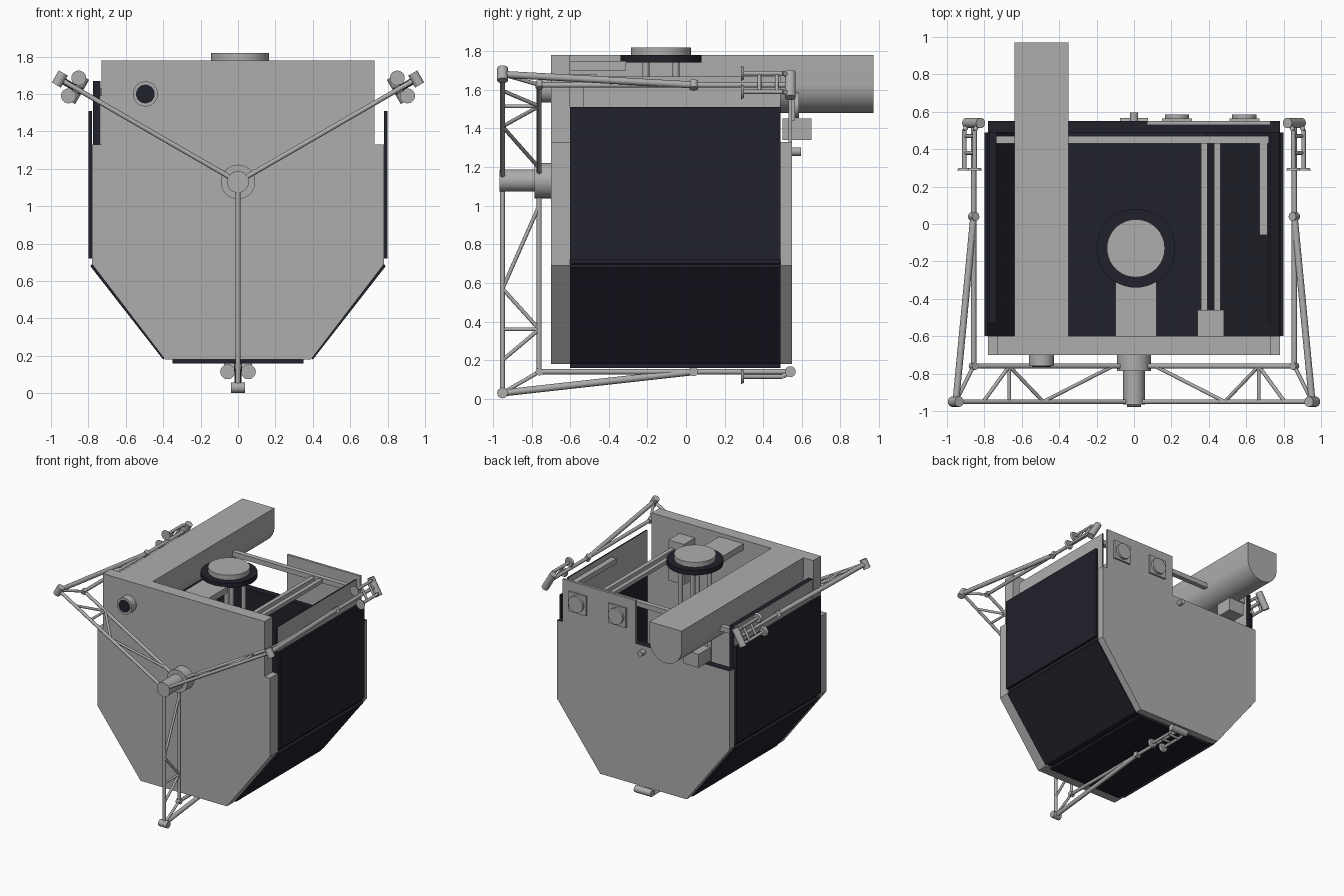
import bpy, bmesh, math
from mathutils import Vector, Matrix

cube = bpy.data.objects.get("Cube")
if cube:
    bpy.data.objects.remove(cube, do_unlink=True)


def material(name, rgb):
    m = bpy.data.materials.new(name)
    m.use_nodes = True
    m.diffuse_color = (*rgb, 1)
    m.node_tree.nodes["Principled BSDF"].inputs["Base Color"].default_value = (*rgb, 1)
    return m


GRAY = material("light gray", (0.42, 0.42, 0.42))
DARK = material("dark navy", (0.015, 0.015, 0.024))


def finish(name, bm, mat=GRAY, smooth=False, dark_rule=None):
    bmesh.ops.recalc_face_normals(bm, faces=bm.faces)
    me = bpy.data.meshes.new(name)
    me.materials.append(mat)
    if dark_rule:
        me.materials.append(DARK)
        for f in bm.faces:
            f.material_index = int(dark_rule(f.normal))
    bm.to_mesh(me)
    bm.free()
    ob = bpy.data.objects.new(name, me)
    bpy.context.collection.objects.link(ob)
    if smooth:
        bpy.ops.object.select_all(action='DESELECT')
        ob.select_set(True)
        bpy.context.view_layer.objects.active = ob
        bpy.ops.object.shade_smooth_by_angle(angle=math.radians(40))
    return ob


def box(name, x, y, z, mat=GRAY, dark_rule=None):
    bm = bmesh.new()
    bmesh.ops.create_cube(bm, size=1)
    for v in bm.verts:
        for i, (lo, hi) in enumerate((x, y, z)):
            v.co[i] = lo if v.co[i] < 0 else hi
    return finish(name, bm, mat, False, dark_rule)


def prism(name, points, y0, y1, mat=GRAY, smooth=False, dark_rule=None):
    """Extrude an x-z outline along y."""
    bm = bmesh.new()
    face = bm.faces.new([bm.verts.new((x, y0, z)) for x, z in points])
    ext = bmesh.ops.extrude_face_region(bm, geom=[face])["geom"]
    for v in ext:
        if isinstance(v, bmesh.types.BMVert):
            v.co.y = y1
    return finish(name, bm, mat, smooth, dark_rule)


def add_rod(bm, a, b, r, r2=None, sides=12):
    a, b = Vector(a), Vector(b)
    turn = (b - a).to_track_quat('Z', 'Y').to_matrix().to_4x4()
    bmesh.ops.create_cone(bm, cap_ends=True, segments=sides, radius1=r,
                          radius2=r if r2 is None else r2, depth=(b - a).length,
                          matrix=Matrix.Translation((a + b) / 2) @ turn)


def rod(name, a, b, r, mat=GRAY, sides=32):
    bm = bmesh.new()
    add_rod(bm, a, b, r, sides=sides)
    return finish(name, bm, mat, True)


def mirrored(half):
    return half + [(-x, z) for x, z in reversed(half)]


# Body end plates
lower = [(0.39, 0.18), (0.78, 0.69), (0.78, 1.33)]
prism("front_plate", mirrored(lower + [(0.73, 1.33), (0.73, 1.78)]), -0.70, -0.60)
prism("back_plate", mirrored(lower), 0.49, 0.55,
      dark_rule=lambda n: n.y < -0.5 or n.z > 0.5)

# Open-topped inner lining
bm = bmesh.new()
path = [(0.77, 1.33), (0.77, 0.70), (0.38, 0.19)]
path = mirrored(path)
rows = [[bm.verts.new((x, y, z)) for x, z in path] for y in (-0.60, 0.49)]
for i in range(len(path) - 1):
    bm.faces.new((rows[0][i], rows[0][i + 1], rows[1][i + 1], rows[1][i]))
finish("inner_lining", bm, DARK)

# Dark outer panels
for s, side in ((1, "left"), (-1, "right")):
    box(side + "_panel", sorted((s * 0.78, s * 0.80)), (-0.60, 0.49), (0.72, 1.51), DARK)
    prism(side + "_lower_panel",
          [(s * x, z) for x, z in ((0.775, 0.695), (0.79, 0.68), (0.40, 0.18), (0.385, 0.195))],
          -0.60, 0.49, DARK)
box("bottom_panel", (-0.35, 0.35), (-0.60, 0.49), (0.16, 0.18), DARK)

# Upper side walls
edge = lambda n: abs(n.x) < 0.5
box("left_upper_wall", (0.72, 0.73), (-0.53, 0.49), (1.33, 1.67), dark_rule=edge)
box("right_upper_wall", (-0.775, -0.735), (-0.53, 0.49), (1.33, 1.67), dark_rule=edge)

# Long telescope housing with a flat top and round underside
arc = [(-0.495 + 0.145 * math.cos(t), 1.625 + 0.145 * math.sin(t))
       for t in (math.pi * (1 + i / 20) for i in range(21))]
prism("telescope_housing", arc + [(-0.35, 1.78), (-0.64, 1.78)], -0.60, 0.97, smooth=True)
box("housing_bracket", (-0.57, -0.43), (0.50, 0.65), (1.34, 1.45))

# Round top hatch on posts
hub = (0.01, -0.13)
rod("hatch_ring", (*hub, 1.74), (*hub, 1.78), 0.21, DARK, 48)
rod("hatch_lid", (*hub, 1.78), (*hub, 1.82), 0.155, GRAY, 48)
bm = bmesh.new()
for k in range(4):
    t = math.pi * (k / 2 + 0.25)
    x, y = hub[0] + 0.11 * math.cos(t), hub[1] + 0.11 * math.sin(t)
    add_rod(bm, (x, y, 0.19), (x, y, 1.74), 0.018)
finish("hatch_posts", bm, GRAY, True)

# Equipment boxes and rails inside the open top
box("top_box", (-0.10, 0.12), (-0.60, -0.31), (1.70, 1.75))
box("rail_box", (0.34, 0.48), (-0.60, -0.46), (1.35, 1.68))
box("cross_rail", (-0.74, 0.72), (0.43, 0.47), (1.59, 1.63))
for i, x in enumerate((0.375, 0.445)):
    box(f"long_rail_{i + 1}", (x - 0.017, x + 0.017), (-0.46, 0.43), (1.59, 1.62))
box("short_rail", (0.67, 0.715), (-0.06, 0.43), (1.59, 1.63))

# Back sensor plate with two round sensors
box("sensor_plate", (0.07, 0.73), (0.53, 0.55), (1.33, 1.68))
for i, x in enumerate((0.23, 0.59)):
    box(f"sensor_frame_{i + 1}", (x - 0.08, x + 0.08), (0.55, 0.565), (1.44, 1.60))
    rod(f"sensor_{i + 1}", (x, 0.565, 1.52), (x, 0.585, 1.52), 0.065)
rod("back_knob", (0, 0.55, 1.28), (0, 0.595, 1.28), 0.022)

# Front camera
rod("camera_barrel", (-0.495, -0.70, 1.60), (-0.495, -0.76, 1.60), 0.067)
rod("camera_lens", (-0.495, -0.758, 1.60), (-0.495, -0.764, 1.60), 0.05, DARK)

# Central hub on the front
HUB_Z = 1.13
rod("hub_base", (0, -0.70, HUB_Z), (0, -0.785, HUB_Z), 0.092)
rod("hub_shaft", (0, -0.785, HUB_Z), (0, -0.965, HUB_Z), 0.058)


# Three truss arms, drawn hanging down and turned about the hub
def arm(name, angle):
    bm = bmesh.new()
    inner, outer, r = -0.76, -0.95, 0.013
    web = [((inner, 0.13), (outer, 0.56)), ((outer, 0.56), (inner, 0.77)),
           ((inner, 0.77), (outer, 0.77)), ((inner, 0.77), (outer, 0.93)),
           ((inner, 0.99), (outer, 1.10))]
    for (y0, d0), (y1, d1) in web:
        add_rod(bm, (0, y0, -d0), (0, y1, -d1), 0.010)
    add_rod(bm, (0, inner, -0.08), (0, inner, -0.99), r)
    add_rod(bm, (0, outer, -0.05), (0, outer, -1.10), r)
    add_rod(bm, (0, inner, -0.99), (0, 0.54, -0.99), 0.014)
    add_rod(bm, (0, outer, -1.10), (0, 0.04, -0.99), 0.018)
    # joints and end bar
    add_rod(bm, (-0.037, outer, -1.10), (0.037, outer, -1.10), 0.028, sides=16)
    add_rod(bm, (-0.018, inner, -0.99), (0.018, inner, -0.99), 0.02)
    add_rod(bm, (-0.022, 0.04, -0.99), (0.022, 0.04, -0.99), 0.023)
    add_rod(bm, (-0.075, 0.54, -0.99), (0.075, 0.54, -0.99), 0.028, sides=16)
    # paired tubes with end dishes
    for u in (-0.055, 0.055):
        add_rod(bm, (u, 0.29, -1.015), (u, 0.50, -1.015), 0.012)
        add_rod(bm, (u, 0.285, -1.015), (u, 0.30, -1.015), 0.04, 0.032, sides=20)
        add_rod(bm, (u, 0.50, -1.015), (u, 0.54, -0.99), 0.012)
    for y in (0.38, 0.47):
        add_rod(bm, (-0.055, y, -1.01), (0.055, y, -1.01), 0.010)
    turn = Matrix.Translation((0, 0, HUB_Z)) @ Matrix.Rotation(angle, 4, 'Y')
    bmesh.ops.transform(bm, matrix=turn, verts=bm.verts)
    finish(name, bm, GRAY, True)


for label, k in (("bottom_arm", 0), ("right_arm", 1), ("left_arm", 2)):
    arm(label, k * math.tau / 3)
